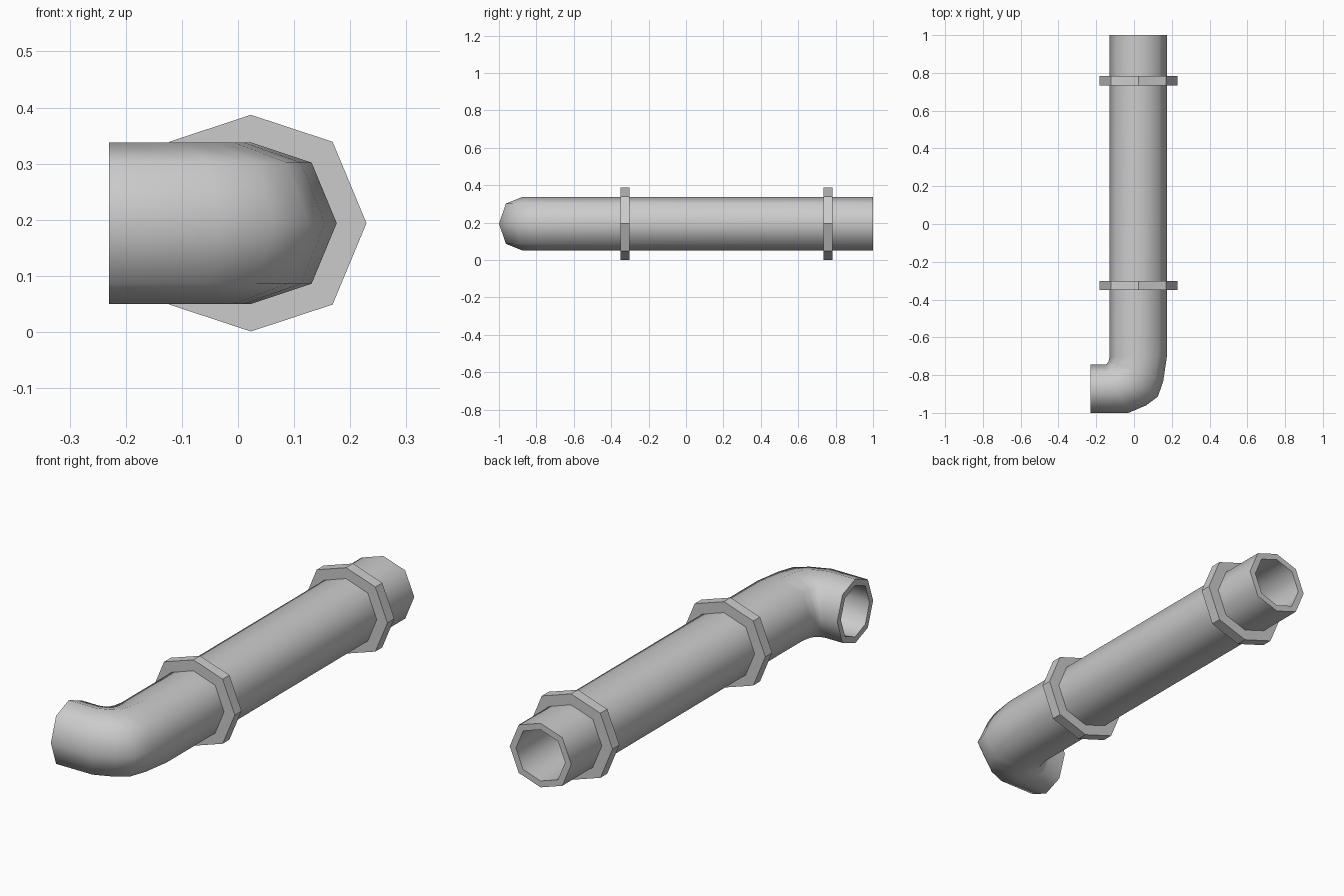
import bpy, bmesh, math
from mathutils import Vector

if "Cube" in bpy.data.objects:
    bpy.data.objects.remove(bpy.data.objects["Cube"])

CX, CZ = 0.023, 0.194
WALL = 0.8


def section(inner, outer, height, diag, scale=1.0):
    """Slightly squashed octagon spanning inner-outer in plan."""
    a, b = Vector(inner), Vector(outer)
    mid, half = (a + b) / 2, (b - a) / 2 * scale
    pts = []
    for i in range(8):
        t = i * math.pi / 4
        p = mid + half * math.cos(t)
        z = math.sin(t) / math.sin(math.pi / 4) * diag if i % 2 else math.sin(t) * height
        pts.append((p.x, p.y, CZ + z * scale))
    return pts


def loft(name, rings, angle):
    """Skin a closed loop of octagonal rings."""
    bm = bmesh.new()
    loops = [[bm.verts.new(p) for p in r] for r in rings]
    for k, a in enumerate(loops):
        b = loops[(k + 1) % len(loops)]
        for i in range(8):
            j = (i + 1) % 8
            bm.faces.new((a[i], a[j], b[j], b[i]))
    bmesh.ops.recalc_face_normals(bm, faces=bm.faces)
    me = bpy.data.meshes.new(name)
    bm.to_mesh(me)
    bm.free()
    ob = bpy.data.objects.new(name, me)
    bpy.context.collection.objects.link(ob)
    bpy.ops.object.select_all(action='DESELECT')
    ob.select_set(True)
    bpy.context.view_layer.objects.active = ob
    bpy.ops.object.shade_smooth_by_angle(angle=math.radians(angle))
    return ob


# Hollow pipe: inside and outside of the bend in plan view
path = [((-0.13, 1.0), (0.176, 1.0)),
        ((-0.13, -0.705), (0.176, -0.69)),
        ((-0.135, -0.728), (0.155, -0.83)),
        ((-0.143, -0.739), (0.127, -0.913)),
        ((-0.15, -0.744), (0.065, -0.96)),
        ((-0.162, -0.745), (-0.03, -1.0)),
        ((-0.23, -0.745), (-0.23, -1.0))]
outside = [section(a, b, 0.144, 0.108) for a, b in path]
bore = [section(a, b, 0.144, 0.108, WALL) for a, b in path]
loft("bent_pipe", outside + bore[::-1], 55)

# Flange collars
for name, y0, y1 in (("front_collar", -0.35, -0.302), ("rear_collar", 0.734, 0.783)):
    def ring(y, r, height, diag):
        return section((CX - r, y), (CX + r, y), height, diag)
    loft(name, [ring(y0, 0.206, 0.193, 0.145), ring(y1, 0.206, 0.193, 0.145),
                ring(y1, 0.148, 0.14, 0.104), ring(y0, 0.148, 0.14, 0.104)], 30)
